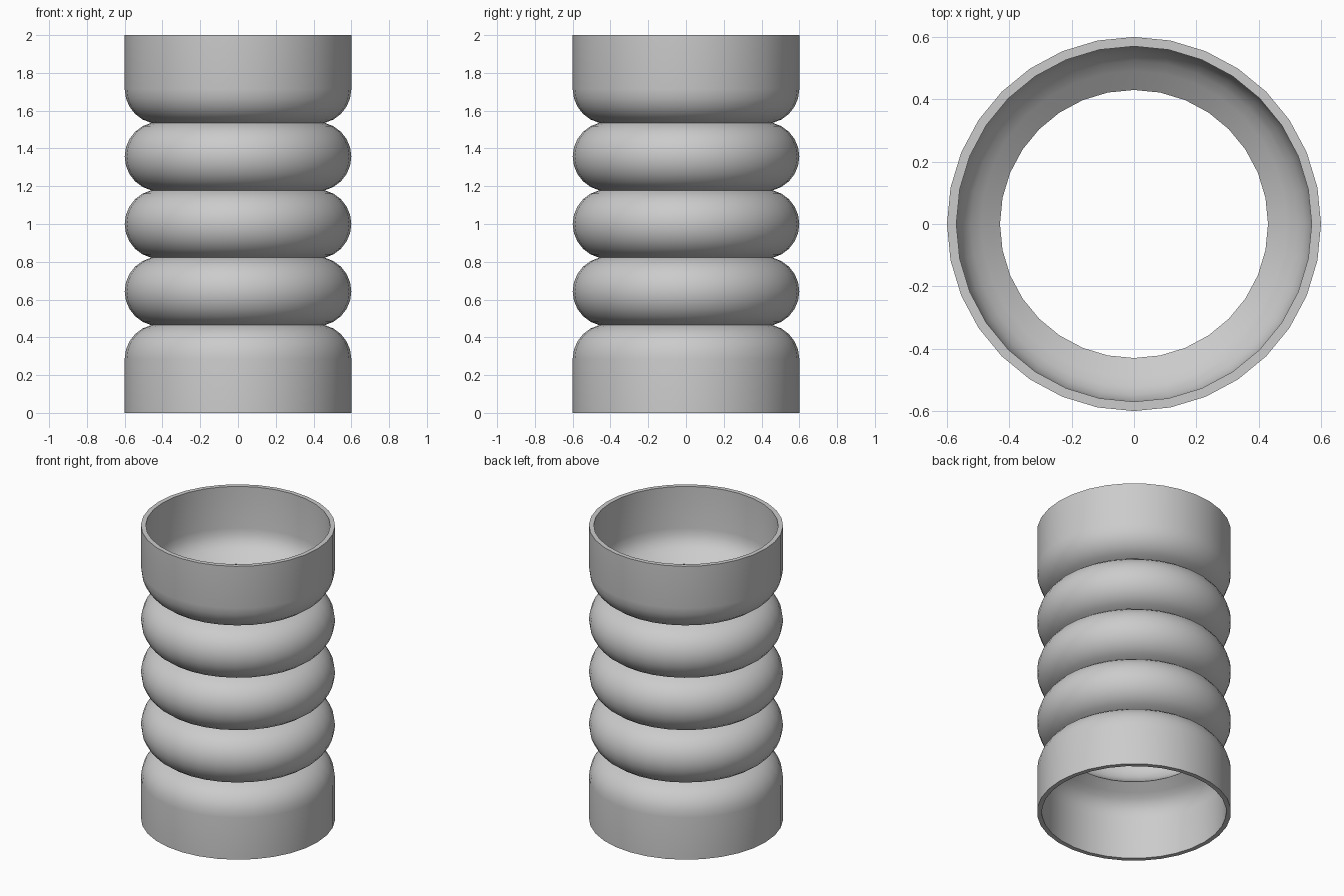
import bpy, bmesh, math

cube = bpy.data.objects.get("Cube")
if cube:
    bpy.data.objects.remove(cube, do_unlink=True)

SIDES = 32          # facets around the tube
RADIUS = 0.6        # widest outer radius
NECK = 0.46         # outer radius at each groove
PITCH = 0.357       # height of one bulge
BULGES = 3
WALL = 0.03
ARC_STEPS = 5       # segments in a quarter bulge

# Grey material
grey = bpy.data.materials.new("light_grey")
grey.use_nodes = True
grey.diffuse_color = (0.6, 0.6, 0.6, 1)
grey.node_tree.nodes["Principled BSDF"].inputs["Base Color"].default_value = grey.diffuse_color

# Circular arc from the groove to the widest point
half = PITCH / 2
depth = RADIUS - NECK
arc_radius = (depth ** 2 + half ** 2) / (2 * depth)
arc_angle = math.asin(half / arc_radius)
centre = RADIUS - arc_radius


def arc(z, first, last):
    """Points of a bulge centred at height z, between two arc step numbers."""
    points = []
    for i in range(first, last + 1):
        a = arc_angle * i / ARC_STEPS
        points.append((centre + arc_radius * math.cos(a), z + arc_radius * math.sin(a)))
    return points


# Outer profile: straight collar, bulges, straight collar
low = 1 - PITCH * (BULGES + 1) / 2
profile = [(RADIUS, 0)] + arc(low, 0, ARC_STEPS)
for n in range(1, BULGES + 1):
    profile += arc(low + n * PITCH, -ARC_STEPS, ARC_STEPS)[1:]
profile += arc(2 - low, -ARC_STEPS, 0)[1:] + [(RADIUS, 2)]

# Spin the profile into rings of faces
bm = bmesh.new()
rings = []
for r, z in profile:
    angles = [math.tau * k / SIDES for k in range(SIDES)]
    rings.append([bm.verts.new((r * math.cos(a), r * math.sin(a), z)) for a in angles])
for lower, upper in zip(rings, rings[1:]):
    for k in range(SIDES):
        j = (k + 1) % SIDES
        bm.faces.new((lower[k], lower[j], upper[j], upper[k]))
mesh = bpy.data.meshes.new("bellows_tube")
bm.to_mesh(mesh)
bm.free()
mesh.materials.append(grey)
tube = bpy.data.objects.new("bellows_tube", mesh)
bpy.context.collection.objects.link(tube)

# Wall thickness, inward
wall = tube.modifiers.new("wall", 'SOLIDIFY')
wall.thickness = WALL
wall.offset = -1

# Smooth bulges with sharp grooves and rims
bpy.ops.object.select_all(action='DESELECT')
tube.select_set(True)
bpy.context.view_layer.objects.active = tube
bpy.ops.object.modifier_apply(modifier="wall")
bpy.ops.object.shade_smooth_by_angle(angle=math.radians(40))
